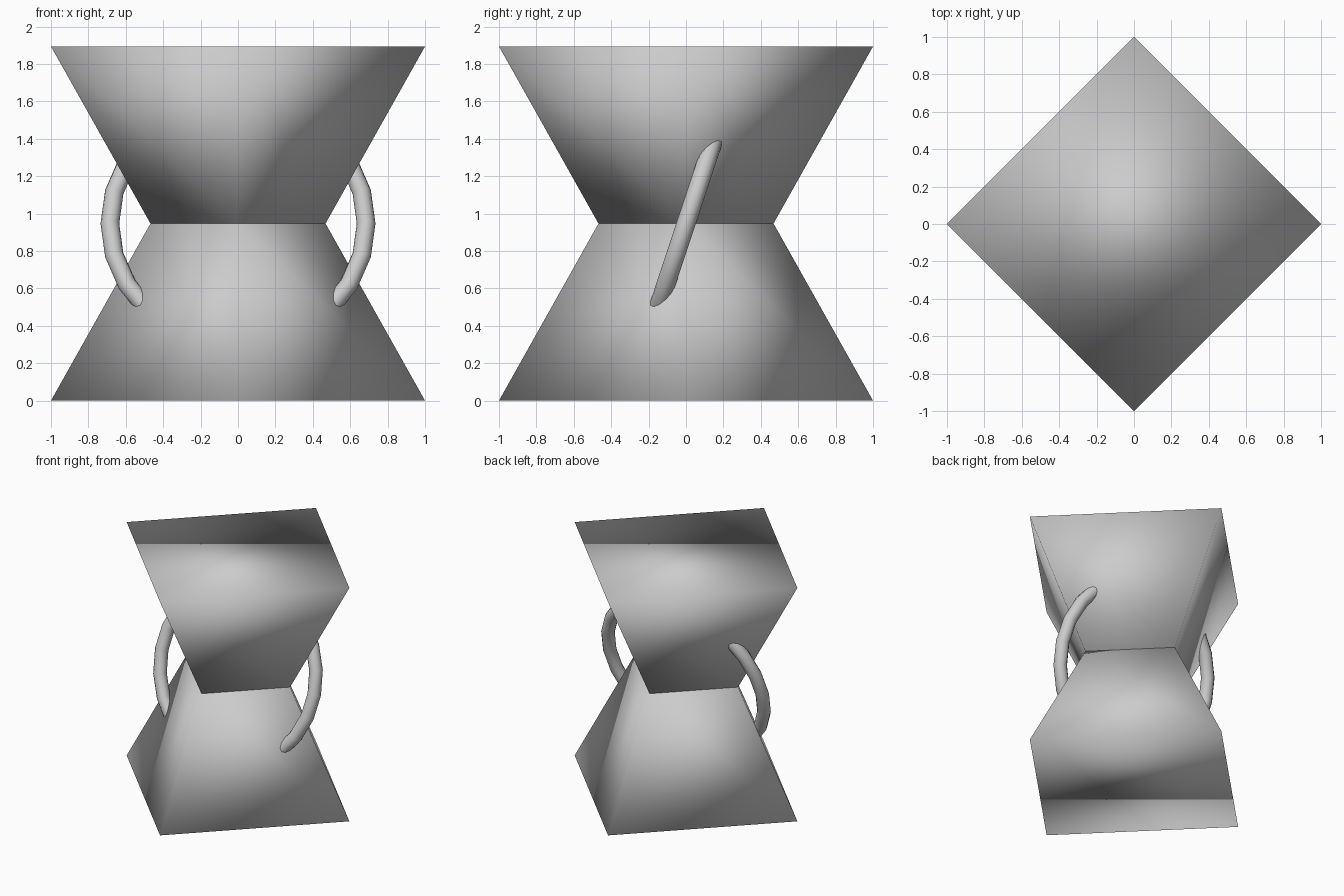
import bpy
import math

if "Cube" in bpy.data.objects:
    bpy.data.objects.remove(bpy.data.objects["Cube"])

WAIST_Z = 0.947


def smooth(obj):
    for p in obj.data.polygons:
        p.use_smooth = True


def frustum(name, z, r_bottom, r_top):
    # four-sided truncated pyramid, corners on the axes
    bpy.ops.mesh.primitive_cone_add(vertices=4, radius1=r_bottom, radius2=r_top,
                                    depth=WAIST_Z, location=(0, 0, z))
    obj = bpy.context.object
    obj.name = name
    smooth(obj)
    return obj


# hourglass body
frustum("lower_body", WAIST_Z / 2, 1.0, 0.468)
frustum("upper_body", WAIST_Z * 1.5, 0.468, 1.0)

# tilted ring through the body; its two exposed arcs form the handles
bpy.ops.mesh.primitive_torus_add(major_radius=0.685, minor_radius=0.05,
                                 major_segments=24, minor_segments=12,
                                 location=(0, 0, WAIST_Z),
                                 rotation=(math.radians(90 - 18.3), 0, 0))
ring = bpy.context.object
ring.name = "handle_ring"
smooth(ring)
